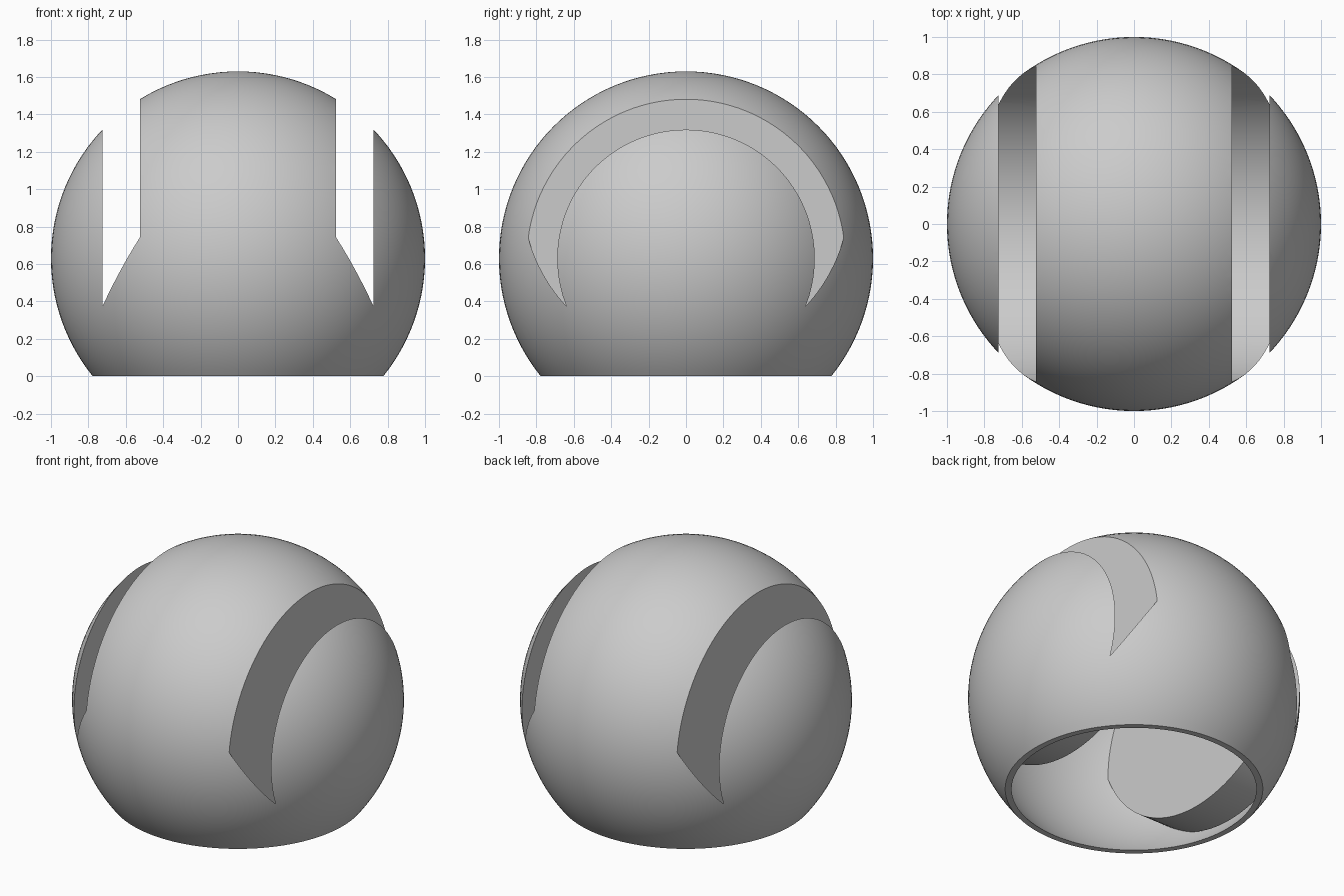
import bpy
import math

if "Cube" in bpy.data.objects:
    bpy.data.objects.remove(bpy.data.objects["Cube"])

CENTRE_Z = 0.63   # height of the ball's centre
WALL = 0.03       # shell thickness
SLOT = (0.525, 0.725)          # inner and outer side of each slot, along x
DISC_Z, DISC_R = 0.97, 0.874   # round slot floor


def ball(name, radius):
    bpy.ops.mesh.primitive_uv_sphere_add(segments=128, ring_count=64, radius=radius,
                                         location=(0, 0, CENTRE_Z))
    bpy.context.object.name = name
    return bpy.context.object


def disc(name, side, grow):
    """Upright disc lying across x, used to sink a slot."""
    x0, x1 = SLOT[0] - grow, SLOT[1] + grow
    bpy.ops.mesh.primitive_cylinder_add(vertices=128, radius=DISC_R + grow, depth=x1 - x0,
                                        location=(side * (x0 + x1) / 2, 0, DISC_Z),
                                        rotation=(0, math.pi / 2, 0))
    bpy.context.object.name = name
    return bpy.context.object


def cut(target, cutter):
    mod = target.modifiers.new("cut", 'BOOLEAN')
    mod.operation, mod.solver, mod.object = 'DIFFERENCE', 'EXACT', cutter
    bpy.ops.object.select_all(action='DESELECT')
    bpy.context.view_layer.objects.active = target
    target.select_set(True)
    bpy.ops.object.modifier_apply(modifier=mod.name)
    bpy.data.objects.remove(cutter, do_unlink=True)


# Outer ball and the hollow inside it
shell = ball("slotted_shell", 1.0)
hollow = ball("hollow", 1.0 - WALL)

# Two round-bottomed slots; the hollow leaves a wall around each
for side in (-1, 1):
    cut(shell, disc("slot_cutter", side, 0.0))
    cut(hollow, disc("pocket_cutter", side, WALL))

# Flat open base
bpy.ops.mesh.primitive_cube_add(size=3, location=(0, 0, -1.5))
cut(shell, bpy.context.object)
cut(shell, hollow)

# Plain grey, smooth with crisp slot edges
grey = bpy.data.materials.new("plain_grey")
grey.diffuse_color = (0.6, 0.6, 0.6, 1)
grey.use_nodes = True
grey.node_tree.nodes["Principled BSDF"].inputs["Base Color"].default_value = grey.diffuse_color
shell.data.materials.clear()
shell.data.materials.append(grey)
bpy.context.view_layer.objects.active = shell
shell.select_set(True)
bpy.ops.object.shade_smooth_by_angle(angle=math.radians(25))
